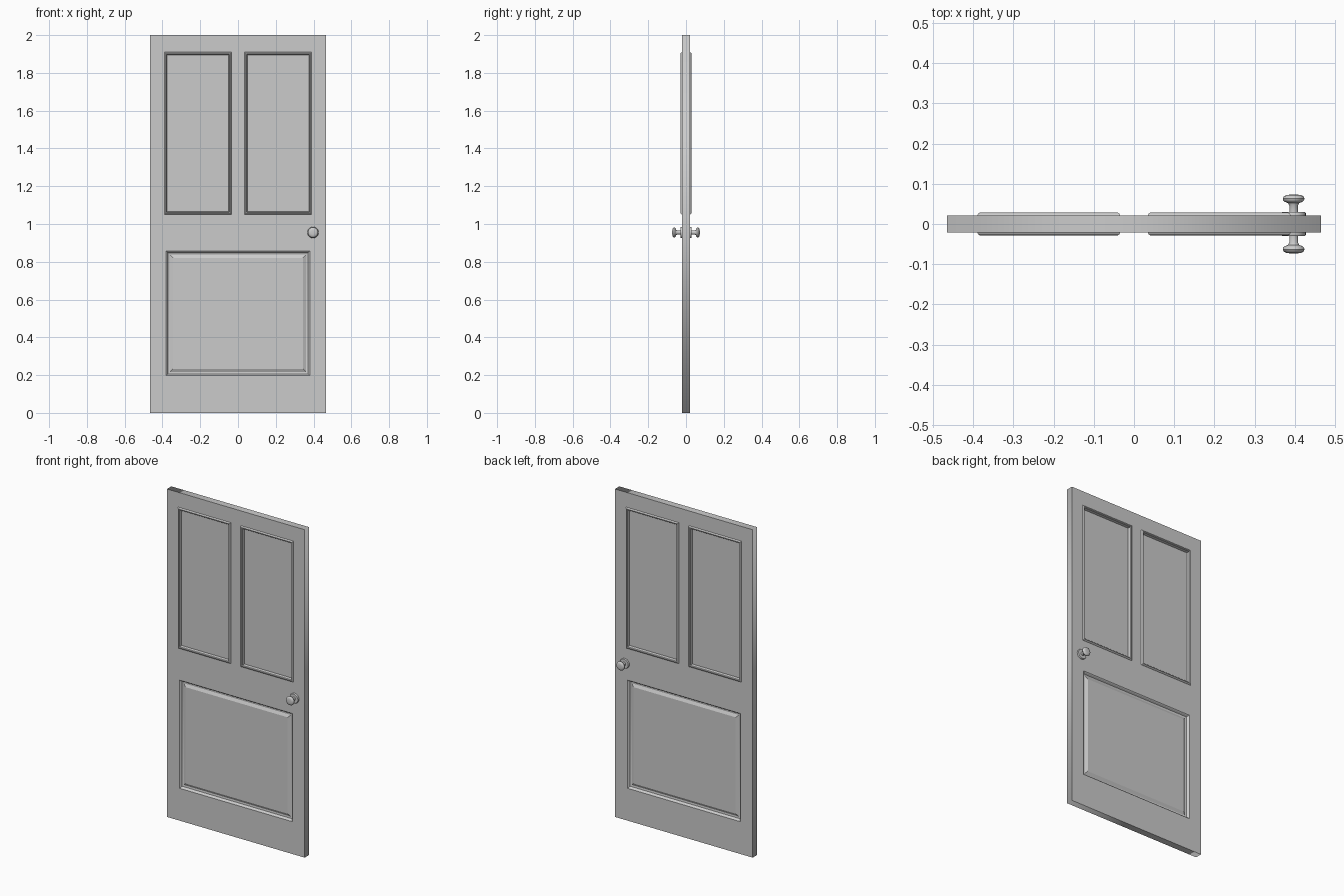
import bpy, bmesh, math

if "Cube" in bpy.data.objects:
    bpy.data.objects.remove(bpy.data.objects["Cube"])

W, H, T = 0.465, 2.0, 0.021          # half width, height, half thickness
UPPER = [(-0.39, -0.034, 1.05, 1.91), (0.034, 0.39, 1.05, 1.91)]
LOWER = (-0.381, 0.381, 0.197, 0.857)


def inset(r, d):
    return (r[0] + d, r[1] - d, r[2] + d, r[3] - d)


def corners(r):
    return [(r[0], r[2]), (r[1], r[2]), (r[1], r[3]), (r[0], r[3])]


def add_object(name, bm, angle):
    mesh = bpy.data.meshes.new(name)
    bm.to_mesh(mesh)
    bm.free()
    ob = bpy.data.objects.new(name, mesh)
    bpy.context.collection.objects.link(ob)
    bpy.ops.object.select_all(action='DESELECT')
    bpy.context.view_layer.objects.active = ob
    ob.select_set(True)
    bpy.ops.object.shade_smooth_by_angle(angle=math.radians(angle))
    # Same fittings on both faces of the door
    m = ob.modifiers.new("both_faces", 'MIRROR')
    m.use_axis = (False, True, False)
    m.use_clip = False
    m.use_mirror_merge = False
    return ob


def panel(name, rect, profile):
    """Nested rectangles (inset, depth) lofted together, closed by a flat field."""
    bm = bmesh.new()
    loops = [[bm.verts.new((x, -y, z)) for x, z in corners(inset(rect, d))]
             for d, y in profile]
    for a, b in zip(loops, loops[1:]):
        for i in range(4):
            j = (i + 1) % 4
            bm.faces.new((a[i], a[j], b[j], b[i]))
    bm.faces.new(loops[-1])
    return add_object(name, bm, 20)


# Door slab with three panel openings
cu = bpy.data.curves.new("door_slab", 'CURVE')
cu.dimensions, cu.fill_mode, cu.extrude = '2D', 'BOTH', T
for r in [(-W, W, 0, H), LOWER] + [inset(u, 0.008) for u in UPPER]:
    s = cu.splines.new('POLY')
    s.points.add(3)
    for p, (x, z) in zip(s.points, corners(r)):
        p.co = (x, z, 0, 1)
    s.use_cyclic_u = True
slab = bpy.data.objects.new("door_slab", cu)
bpy.context.collection.objects.link(slab)
slab.rotation_euler.x = math.pi / 2
bpy.context.view_layer.objects.active = slab
slab.select_set(True)
bpy.ops.object.convert(target='MESH')
bpy.ops.object.transform_apply(rotation=True)

# Upper panels: raised moulding around a sunken field
for side, r in zip(("left", "right"), UPPER):
    panel(f"upper_panel_{side}", r,
          [(0, T), (0.002, 0.025), (0.006, 0.028), (0.010, 0.028),
           (0.013, 0.025), (0.015, 0.008)])

# Lower panel: sunken groove around a bevelled raised field
panel("lower_panel", LOWER,
      [(0, T), (0.004, 0.018), (0.010, 0.008), (0.020, 0.006),
       (0.036, 0.014)])

# Door knobs: rosette, neck and flattened head turned from one profile
profile = [(0.030, 0.020), (0.030, 0.027), (0.028, 0.030), (0.011, 0.030),
           (0.011, 0.046), (0.014, 0.052), (0.022, 0.055), (0.026, 0.059),
           (0.027, 0.064), (0.024, 0.069), (0.018, 0.072), (0.010, 0.073),
           (0.0, 0.073)]
bm = bmesh.new()
verts = [bm.verts.new((0.397 + r, -y, 0.955)) for r, y in profile]
edges = [bm.edges.new(e) for e in zip(verts, verts[1:])]
bmesh.ops.spin(bm, geom=verts + edges, cent=(0.397, 0, 0.955), axis=(0, 1, 0),
               angle=math.tau, steps=32)
bmesh.ops.remove_doubles(bm, verts=bm.verts, dist=1e-5)
bmesh.ops.recalc_face_normals(bm, faces=bm.faces)
if sum((f.normal.y * f.calc_area() for f in bm.faces)) > 0:
    bmesh.ops.reverse_faces(bm, faces=bm.faces)
add_object("door_knob", bm, 40)
